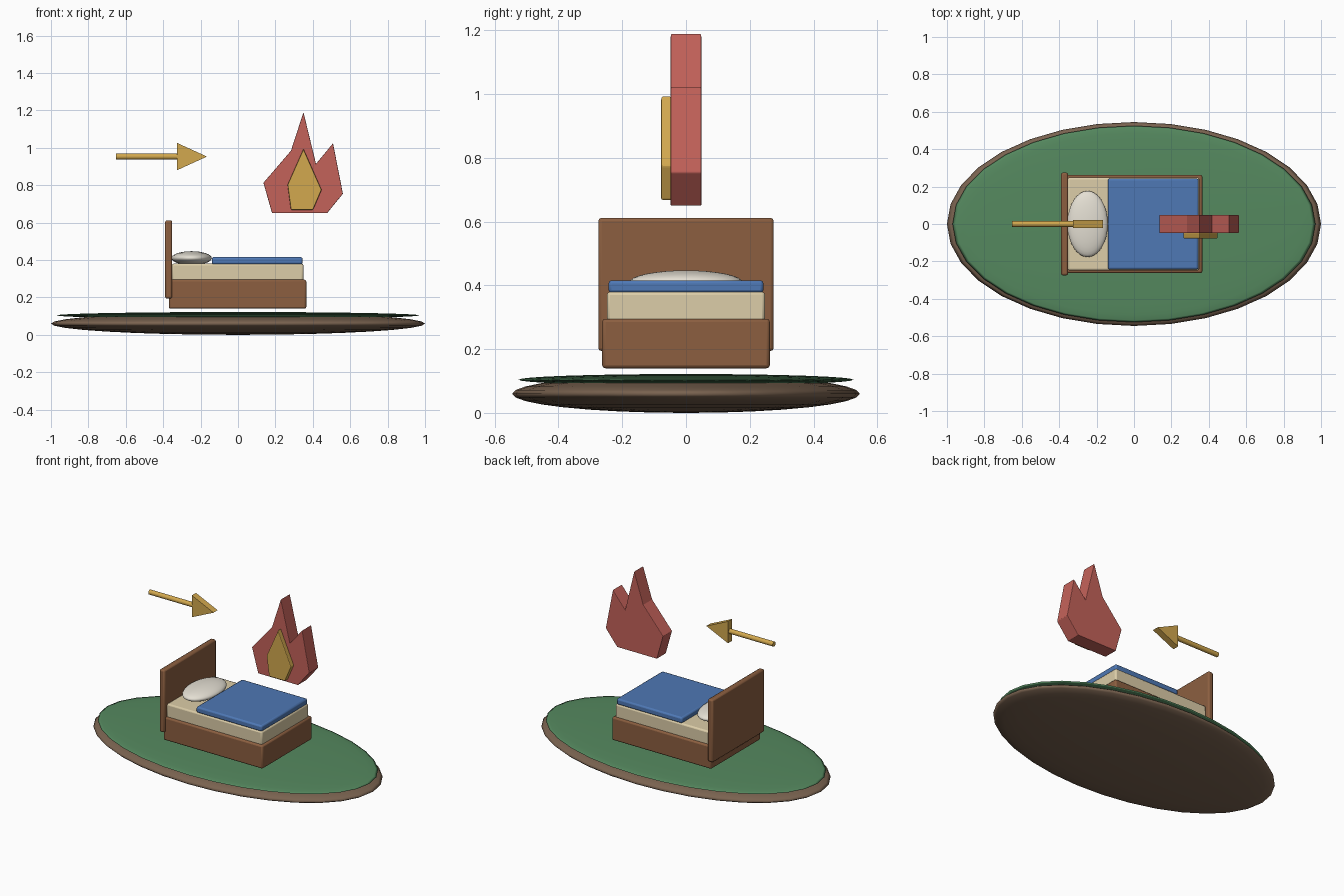
import bpy, bmesh

if "Cube" in bpy.data.objects:
    bpy.data.objects.remove(bpy.data.objects["Cube"])


def material(name, hex_code):
    def lin(c):
        return c / 12.92 if c <= 0.04045 else ((c + 0.055) / 1.055) ** 2.4
    m = bpy.data.materials.new(name)
    rgb = [lin(int(hex_code[i:i + 2], 16) / 255) for i in (0, 2, 4)]
    m.diffuse_color = (*rgb, 1)
    m.use_nodes = True
    m.node_tree.nodes["Principled BSDF"].inputs["Base Color"].default_value = m.diffuse_color
    return m


EARTH = material("earth", "7A6350")
GRASS = material("grass", "55895F")
WOOD = material("wood", "8C5F40")
CREAM = material("cream", "DCCDA8")
BLUE = material("blue", "4E78B5")
WHITE = material("white", "E4DFD3")
GOLD = material("gold", "D2A84E")
RED = material("red", "C4625A")


def finish(obj, name, mat, bevel=0.0):
    obj.name = name
    obj.data.materials.append(mat)
    if bevel:
        mod = obj.modifiers.new("soft_edges", "BEVEL")
        mod.width, mod.segments = bevel, 2
    return obj


def box(name, mat, lo, hi, bevel=0.01):
    bpy.ops.mesh.primitive_cube_add(size=1, location=[(a + b) / 2 for a, b in zip(lo, hi)])
    obj = bpy.context.object
    obj.scale = [b - a for a, b in zip(lo, hi)]
    bpy.ops.object.transform_apply(location=False, rotation=False, scale=True)
    finish(obj, name, mat, bevel)
    bpy.ops.object.shade_smooth_by_angle()


def ellipsoid(name, mat, center, radii):
    bpy.ops.mesh.primitive_uv_sphere_add(segments=32, ring_count=16, radius=1, location=center)
    obj = bpy.context.object
    obj.scale = radii
    bpy.ops.object.transform_apply(location=False, rotation=False, scale=True)
    bpy.ops.object.shade_smooth()
    finish(obj, name, mat)


def plate(name, mat, outline, y0, y1, bevel=0.0):
    """Extrude an x/z outline from y0 (front) to y1 (back)."""
    bm = bmesh.new()
    face = bm.faces.new([bm.verts.new((x, y0, z)) for x, z in outline])
    ext = bmesh.ops.extrude_face_region(bm, geom=[face])
    for v in ext["geom"]:
        if isinstance(v, bmesh.types.BMVert):
            v.co.y = y1
    bmesh.ops.recalc_face_normals(bm, faces=bm.faces)
    mesh = bpy.data.meshes.new(name)
    bm.to_mesh(mesh)
    bm.free()
    obj = bpy.data.objects.new(name, mesh)
    bpy.context.collection.objects.link(obj)
    finish(obj, name, mat, bevel)


# Oval island
ellipsoid("island_soil", EARTH, (0, 0, 0.06), (1, 0.545, 0.06))
ellipsoid("island_grass", GRASS, (0, 0, 0.104), (0.97, 0.525, 0.018))

# Bed
box("bed_frame", WOOD, (-0.37, -0.263, 0.14), (0.365, 0.263, 0.295))
box("headboard", WOOD, (-0.39, -0.275, 0.194), (-0.352, 0.275, 0.612))
box("mattress", CREAM, (-0.355, -0.248, 0.28), (0.35, 0.248, 0.38))
box("blanket", BLUE, (-0.14, -0.243, 0.376), (0.345, 0.243, 0.416))
ellipsoid("pillow", WHITE, (-0.248, 0, 0.41), (0.108, 0.177, 0.037))

# Floating arrow
bpy.ops.mesh.primitive_cylinder_add(vertices=16, radius=0.016, depth=0.34,
                                    location=(-0.482, 0, 0.953), rotation=(0, 1.5707963, 0))
finish(bpy.context.object, "arrow_shaft", GOLD)
bpy.ops.object.shade_smooth_by_angle()
plate("arrow_head", GOLD, [(-0.326, 0.88), (-0.166, 0.953), (-0.326, 1.026)], -0.022, 0.022)

# Floating flame
plate("flame_outer", RED, [(0.182, 0.65), (0.476, 0.65), (0.561, 0.754), (0.508, 1.024),
                           (0.417, 0.914), (0.35, 1.19), (0.283, 0.984), (0.136, 0.813)],
      -0.048, 0.048, 0.003)
plate("flame_inner", GOLD, [(0.283, 0.668), (0.401, 0.668), (0.447, 0.775), (0.35, 0.994),
                            (0.265, 0.802)], -0.078, -0.045, 0.005)
